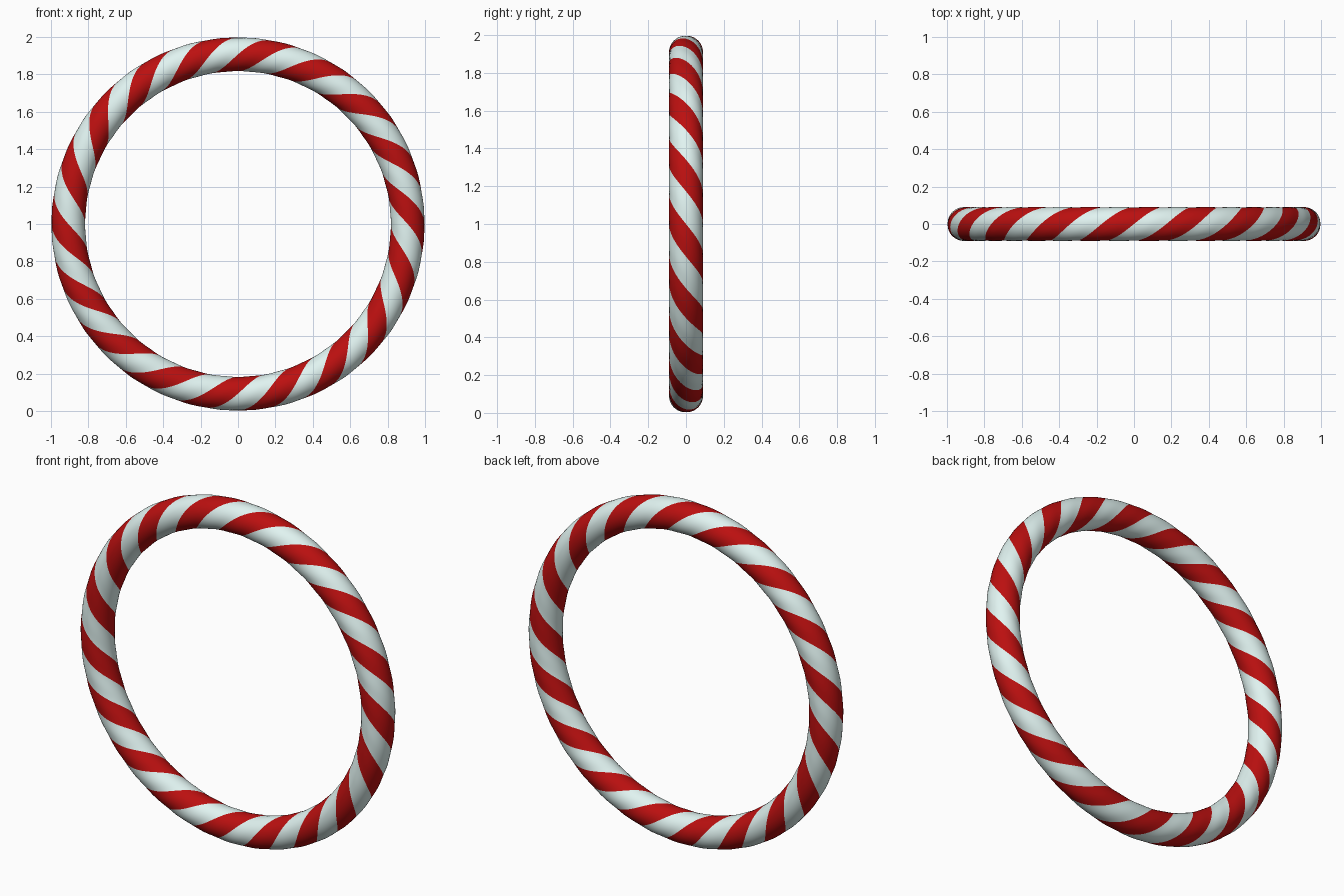
import bpy, bmesh
from math import sin, cos, pi, radians

if "Cube" in bpy.data.objects:
    bpy.data.objects.remove(bpy.data.objects["Cube"])

R, r = 0.907, 0.091      # ring radius, tube radius
SEG, SIDES = 360, 32     # steps round the ring, points round the tube
TURNS = 9                # full twists of the stripes
BULGE = 0.002            # each stripe swells very slightly


def material(name, color):
    m = bpy.data.materials.new(name)
    m.diffuse_color = (*color, 1)
    m.use_nodes = True
    m.node_tree.nodes["Principled BSDF"].inputs["Base Color"].default_value = m.diffuse_color
    return m


# Twisted tube swept round the ring; a quarter of its sides per stripe
bm = bmesh.new()
rings = []
for i in range(SEG):
    t = 2 * pi * i / SEG
    row = []
    for j in range(SIDES):
        a = 2 * pi * j / SIDES                       # position within the stripes
        p = a + TURNS * (radians(15) - t) - pi / 4   # red stripe centred at 15 degrees
        k = r - BULGE * (0.5 + 0.5 * cos(4 * a))     # lowest where colours meet
        d = R + k * cos(p)
        row.append(bm.verts.new((d * sin(t), -k * sin(p), 1 + d * cos(t))))
    rings.append(row)

for i in range(SEG):
    a, b = rings[i], rings[(i + 1) % SEG]
    for j in range(SIDES):
        n = (j + 1) % SIDES
        f = bm.faces.new((a[j], a[n], b[n], b[j]))
        f.material_index = (j * 4 // SIDES) % 2
        f.smooth = True
bmesh.ops.recalc_face_normals(bm, faces=bm.faces)

mesh = bpy.data.meshes.new("striped_ring")
bm.to_mesh(mesh)
bm.free()
mesh.materials.append(material("red", (0.5, 0.005, 0.005)))
mesh.materials.append(material("pale_white", (0.75, 0.9, 0.88)))
ring = bpy.data.objects.new("striped_ring", mesh)
bpy.context.collection.objects.link(ring)
